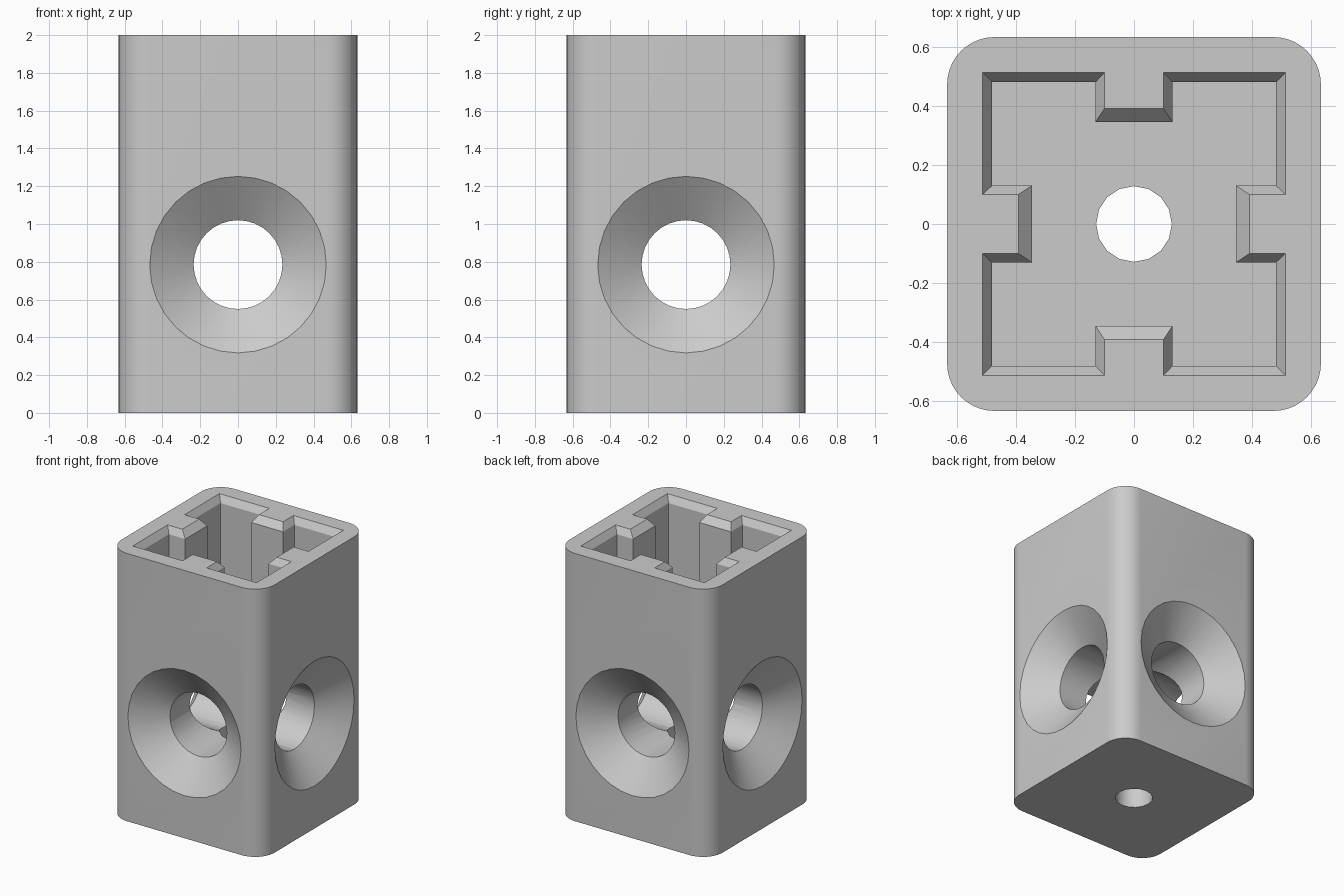
import bpy, bmesh
from math import sin, cos, pi, radians
from mathutils import Matrix, Vector

if "Cube" in bpy.data.objects:
    bpy.data.objects.remove(bpy.data.objects["Cube"], do_unlink=True)

HALF, HEIGHT, CORNER = 0.632, 2.0, 0.16
FLOOR_Z, BORE_Z = 1.25, 0.785

grey = bpy.data.materials.new("plain grey")
grey.use_nodes = True
grey.diffuse_color = (0.6, 0.6, 0.6, 1)
grey.node_tree.nodes["Principled BSDF"].inputs["Base Color"].default_value = (0.6, 0.6, 0.6, 1)


def loft(name, rings):
    """Closed solid through rings that all have the same number of points."""
    bm = bmesh.new()
    loops = [[bm.verts.new(p) for p in ring] for ring in rings]
    n = len(loops[0])
    for low, high in zip(loops, loops[1:]):
        for i in range(n):
            j = (i + 1) % n
            bm.faces.new((low[i], low[j], high[j], high[i]))
    bm.faces.new(loops[0][::-1])
    bm.faces.new(loops[-1])
    bmesh.ops.recalc_face_normals(bm, faces=bm.faces)
    mesh = bpy.data.meshes.new(name)
    bm.to_mesh(mesh)
    bm.free()
    mesh.materials.append(grey)
    obj = bpy.data.objects.new(name, mesh)
    bpy.context.collection.objects.link(obj)
    return obj


def at_height(outline, z):
    return [(x, y, z) for x, y in outline]


def circle(radius, z, sides):
    return [(radius * cos(2 * pi * i / sides), radius * sin(2 * pi * i / sides), z)
            for i in range(sides)]


def rounded_square(half, radius, steps=10):
    c = half - radius
    points = []
    for quarter, (sx, sy) in enumerate([(1, 1), (-1, 1), (-1, -1), (1, -1)]):
        for i in range(steps + 1):
            a = (quarter + i / steps) * pi / 2
            points.append((sx * c + radius * cos(a), sy * c + radius * sin(a)))
    return points


def ribbed_square(wall, tip, rib):
    """Square socket outline with one rib pointing inward on each side."""
    side = [(wall, -rib), (tip, -rib), (tip, rib), (wall, rib), (wall, wall)]
    points = []
    for k in range(4):
        turn = Matrix.Rotation(k * pi / 2, 2)
        points += [tuple(turn @ Vector(p)) for p in side]
    return points


def cut(body, cutter):
    cutter.hide_render = True
    mod = body.modifiers.new(cutter.name, 'BOOLEAN')
    mod.operation, mod.solver, mod.object = 'DIFFERENCE', 'EXACT', cutter
    bpy.context.view_layer.objects.active = body
    bpy.ops.object.modifier_apply(modifier=mod.name)
    bpy.data.objects.remove(cutter, do_unlink=True)


# Rounded square post
outline = rounded_square(HALF, CORNER)
body = loft("connector_block", [at_height(outline, 0), at_height(outline, HEIGHT)])

# Ribbed socket with a chamfered mouth
inner = ribbed_square(0.48, 0.345, 0.13)
mouth = ribbed_square(0.512, 0.39, 0.10)
cut(body, loft("socket_cutter", [at_height(inner, FLOOR_Z), at_height(inner, HEIGHT - 0.05),
                                 at_height(mouth, HEIGHT), at_height(mouth, HEIGHT + 0.1)]))

# Crossing bores, countersunk at both ends
bore_profile = [(0.563, -0.70), (0.235, -0.467), (0.235, 0.467), (0.563, 0.70)]
for name, axis in (("side_bore_cutter", 'Y'), ("front_bore_cutter", 'X')):
    cutter = loft(name, [circle(r, z, 32) for r, z in bore_profile])
    cutter.data.transform(Matrix.Translation((0, 0, BORE_Z)) @ Matrix.Rotation(pi / 2, 4, axis))
    cut(body, cutter)

# Vertical screw hole from the base to the socket floor
cut(body, loft("screw_hole_cutter", [circle(0.128, -0.1, 16), circle(0.128, FLOOR_Z + 0.1, 16)]))

# Smooth the rounded corners and bores, keep crisp edges
bpy.ops.object.select_all(action='DESELECT')
body.select_set(True)
bpy.context.view_layer.objects.active = body
bpy.ops.object.shade_smooth_by_angle(angle=radians(25))
